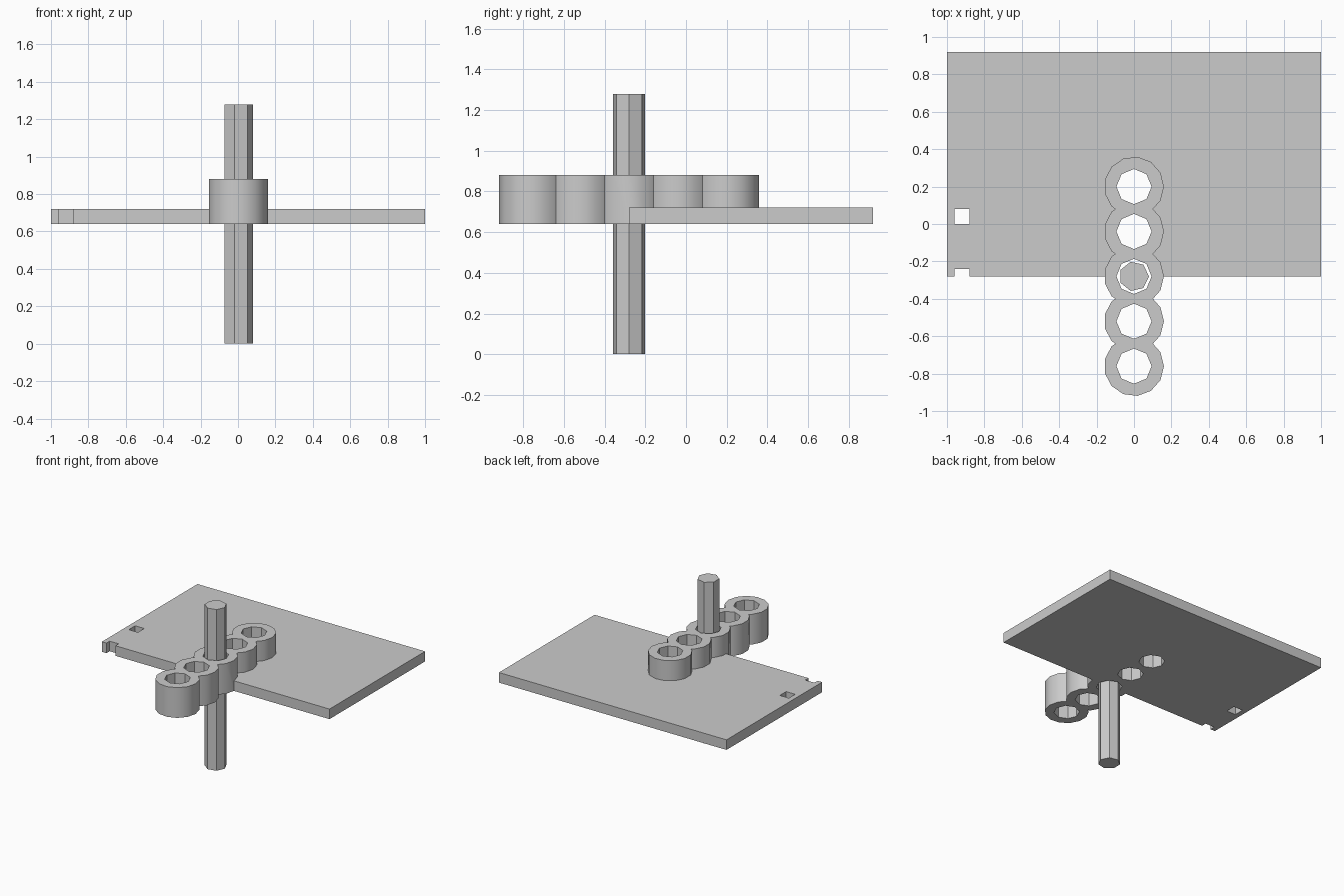
import bpy
import math

if "Cube" in bpy.data.objects:
    bpy.data.objects.remove(bpy.data.objects["Cube"])

GREY = (0.6, 0.6, 0.6, 1.0)
grey = bpy.data.materials.new("plain grey")
grey.use_nodes = True
grey.diffuse_color = GREY
grey.node_tree.nodes["Principled BSDF"].inputs["Base Color"].default_value = GREY


def prism(name, sides, radius, y, z0, z1):
    """Upright polygon column with one corner pointing along +x."""
    ring = [(radius * math.cos(math.tau * i / sides),
             y + radius * math.sin(math.tau * i / sides)) for i in range(sides)]
    return extrude(name, ring, z0, z1)


def box(name, x0, x1, y0, y1, z0, z1):
    return extrude(name, [(x0, y0), (x1, y0), (x1, y1), (x0, y1)], z0, z1)


def extrude(name, outline, z0, z1):
    n = len(outline)
    verts = [(x, y, z) for z in (z0, z1) for x, y in outline]
    faces = [tuple(reversed(range(n))), tuple(range(n, 2 * n))]
    faces += [(i, (i + 1) % n, n + (i + 1) % n, n + i) for i in range(n)]
    mesh = bpy.data.meshes.new(name)
    mesh.from_pydata(verts, [], faces)
    mesh.materials.append(grey)
    obj = bpy.data.objects.new(name, mesh)
    bpy.context.collection.objects.link(obj)
    return obj


def combine(target, other, operation):
    """Apply a boolean and discard the helper solid."""
    bpy.context.view_layer.objects.active = target
    mod = target.modifiers.new("boolean", "BOOLEAN")
    mod.operation = operation
    mod.solver = "EXACT"
    mod.object = other
    bpy.ops.object.modifier_apply(modifier=mod.name)
    bpy.data.objects.remove(other)


BASE, PLATE_TOP, RING_TOP = 0.64, 0.72, 0.88
AXIS_Y, PITCH = -0.28, 0.24
centres = [AXIS_Y + PITCH * k for k in range(-2, 3)]

# Flat plate joined to the row of overlapping rings
body = box("plate_with_rings", -1, 1, AXIS_Y, 0.92, BASE, PLATE_TOP)
for y in centres:
    combine(body, prism("ring", 13, 0.16, y, BASE, RING_TOP), "UNION")

# Eight-sided bores through every ring
for y in centres:
    combine(body, prism("bore", 8, 0.094, y, BASE - 0.1, RING_TOP + 0.1), "DIFFERENCE")

# Square hole and edge notch near the right side
for y in (0.0, -0.32):
    combine(body, box("slot", -0.96, -0.88, y, y + 0.08, BASE - 0.1, PLATE_TOP + 0.1),
            "DIFFERENCE")

# Seven-sided rod standing in the middle bore
rod = prism("rod", 7, 0.08, AXIS_Y, 0, 1.28)

# Soft ring walls, crisp edges elsewhere
for obj in bpy.context.scene.objects:
    obj.select_set(obj in (body, rod))
bpy.context.view_layer.objects.active = body
bpy.ops.object.shade_smooth_by_angle(angle=math.radians(30))
